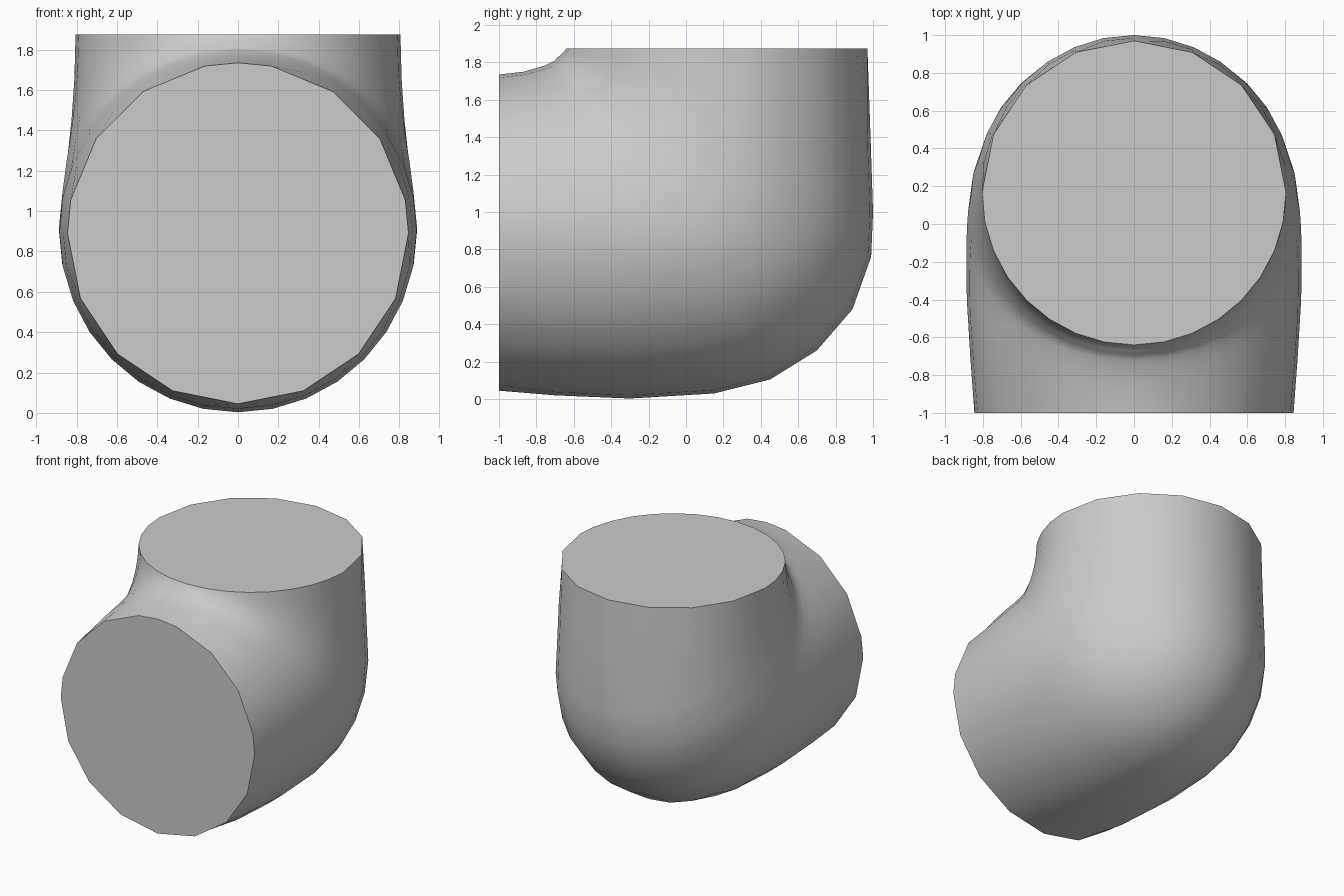
import bpy, bmesh
from math import sin, cos, pi, radians
from mathutils import Vector

if "Cube" in bpy.data.objects:
    bpy.data.objects.remove(bpy.data.objects["Cube"])

N = 32  # points around the pipe

# Stations along the bend: inner (y,z), axis (y,z), outer (y,z), half width
STATIONS = [
    ((-1.00, 1.735), (-1.00, .89), (-1.00, .045), .845),
    ((-.87, 1.75), (-.70, .895), (-.70, .02), .867),
    ((-.80, 1.77), (-.40, .90), (-.30, .003), .885),
    ((-.75, 1.785), (-.20, .91), (.15, .03), .888),
    ((-.72, 1.80), (-.03, .94), (.45, .105), .885),
    ((-.70, 1.81), (.07, 1.00), (.70, .26), .878),
    ((-.69, 1.825), (.12, 1.10), (.89, .48), .867),
    ((-.675, 1.835), (.15, 1.25), (.99, .76), .847),
    ((-.66, 1.85), (.16, 1.45), (1.00, 1.00), .825),
    ((-.65, 1.86), (.165, 1.65), (.985, 1.45), .811),
    ((-.64, 1.875), (.167, 1.875), (.97, 1.875), .805),
]


def ring(inner, axis, outer, w):
    pts = []
    c = Vector((0, *axis))
    for k in range(N):
        a = 2 * pi * k / N
        end = Vector((0, *(inner if cos(a) > 0 else outer)))
        pts.append(c + (end - c) * abs(cos(a)) + Vector((w * sin(a), 0, 0)))
    return pts


def flatten(pts, indices):
    # pull points onto the chord between their neighbours
    for k in indices:
        pts[k] = (pts[k - 1] + pts[(k + 1) % N]) / 2


rings = [ring(*s) for s in STATIONS]
# The openings are coarser polygons than the bend
flatten(rings[0], [2, 4, 6, 26, 28, 30] + list(range(9, 24, 2)))
flatten(rings[-1], range(9, 24, 2))

# Elbow body with flat end caps
bm = bmesh.new()
loops = [[bm.verts.new(p) for p in r] for r in rings]
for a, b in zip(loops, loops[1:]):
    for k in range(N):
        j = (k + 1) % N
        bm.faces.new((a[k], a[j], b[j], b[k]))
bm.faces.new(loops[0])
bm.faces.new(loops[-1])
bmesh.ops.recalc_face_normals(bm, faces=bm.faces)
mesh = bpy.data.meshes.new("pipe_elbow")
bm.to_mesh(mesh)
bm.free()
elbow = bpy.data.objects.new("pipe_elbow", mesh)
bpy.context.collection.objects.link(elbow)
bpy.context.view_layer.objects.active = elbow
elbow.select_set(True)
bpy.ops.object.shade_smooth_by_angle(angle=radians(50))
